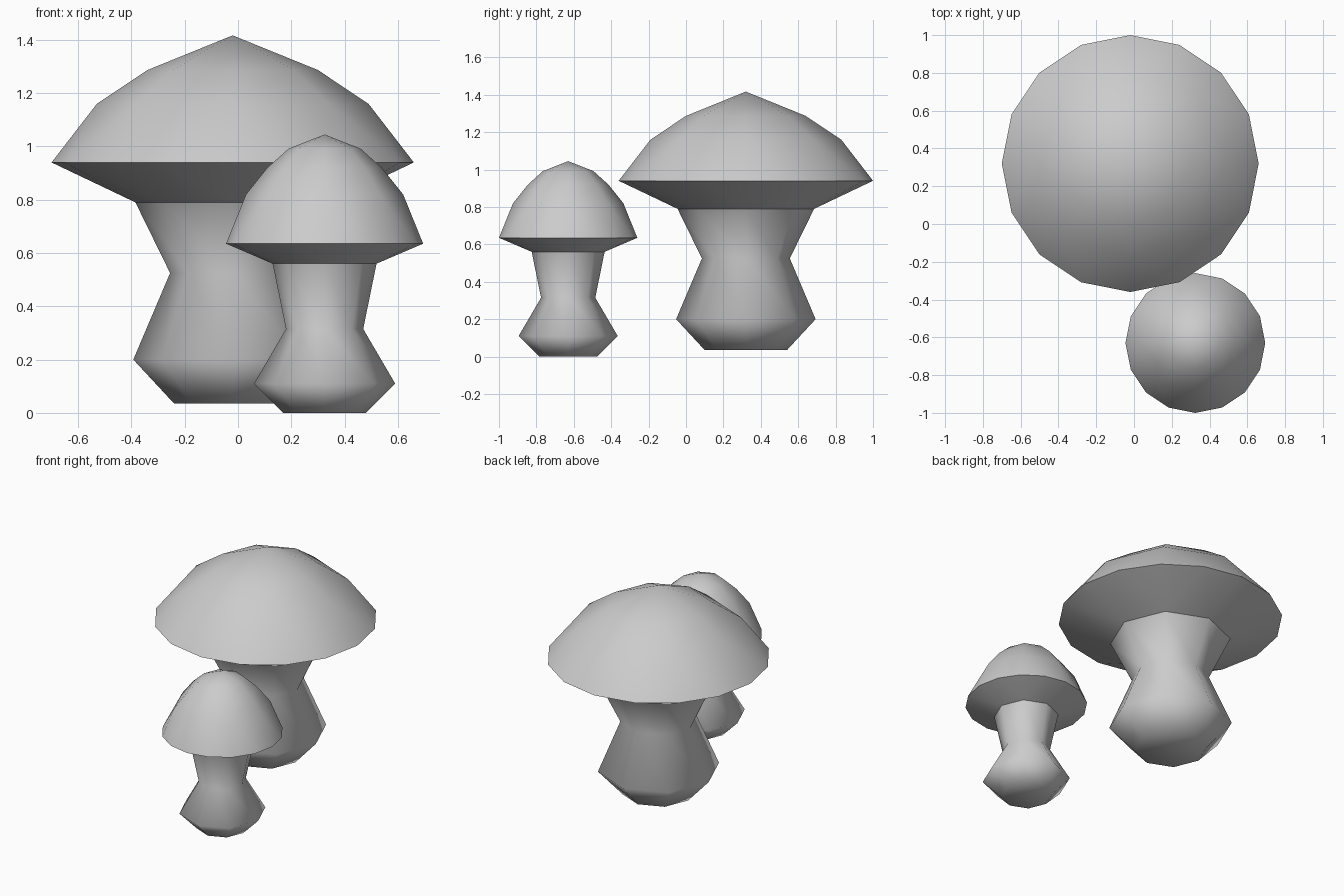
import bpy, bmesh, math

if "Cube" in bpy.data.objects:
    bpy.data.objects.remove(bpy.data.objects["Cube"])

grey = bpy.data.materials.new("pale grey")
grey.diffuse_color = (0.6, 0.6, 0.6, 1)
grey.use_nodes = True
grey.node_tree.nodes["Principled BSDF"].inputs["Base Color"].default_value = grey.diffuse_color


def ring(bm, n, r, z):
    return [bm.verts.new((r * math.cos(2 * math.pi * i / n),
                          r * math.sin(2 * math.pi * i / n), z)) for i in range(n)]


def bridge(bm, a, b):
    """Join two rings; b has as many corners as a, or half as many."""
    n, k = len(a), len(b)
    for i in range(k):
        j = (i + 1) % k
        if n == k:
            bm.faces.new((a[i], a[j], b[j], b[i]))
        else:
            p, q, r = a[2 * i], a[2 * i + 1], a[(2 * i + 2) % n]
            bm.faces.new((p, q, b[i]))
            bm.faces.new((q, b[j], b[i]))
            bm.faces.new((q, r, b[j]))


def finish(bm, name, loc, angle):
    bmesh.ops.recalc_face_normals(bm, faces=bm.faces)
    me = bpy.data.meshes.new(name)
    bm.to_mesh(me)
    bm.free()
    ob = bpy.data.objects.new(name, me)
    ob.location = loc
    bpy.context.collection.objects.link(ob)
    me.materials.append(grey)
    bpy.ops.object.select_all(action='DESELECT')
    ob.select_set(True)
    bpy.context.view_layer.objects.active = ob
    bpy.ops.object.shade_smooth_by_angle(angle=math.radians(angle))


def mushroom(name, loc, rim, dome, apex, stem):
    # cap: sixteen-sided rim, eight-sided dome rings, sloping underside
    bm = bmesh.new()
    edge = ring(bm, 16, *rim)
    last = edge
    for r, z in dome:
        new = ring(bm, 8, r, z)
        bridge(bm, last, new)
        last = new
    tip = bm.verts.new((0, 0, apex))
    for i in range(8):
        bm.faces.new((last[i], last[(i + 1) % 8], tip))
    bridge(bm, edge, ring(bm, 8, *stem[0]))
    bmesh.ops.recalc_face_normals(bm, faces=bm.faces)
    finish(bm, name + "_cap", loc, 60)

    # stem: eight-sided with a waist and a bulging foot
    bm = bmesh.new()
    rings = [ring(bm, 8, r, z) for r, z in stem]
    for a, b in zip(rings, rings[1:]):
        bridge(bm, a, b)
    bm.faces.new(rings[-1])
    finish(bm, name + "_stem", loc, 80)


mushroom("large_mushroom", (-0.02, 0.32, 0), (0.68, 0.94),
         [(0.51, 1.16), (0.32, 1.287)], 1.417,
         [(0.365, 0.79), (0.235, 0.525), (0.373, 0.2), (0.22, 0.035)])
mushroom("small_mushroom", (0.325, -0.63, 0), (0.37, 0.635),
         [(0.295, 0.82), (0.215, 0.92), (0.135, 0.992)], 1.045,
         [(0.195, 0.56), (0.145, 0.315), (0.265, 0.11), (0.155, 0)])
